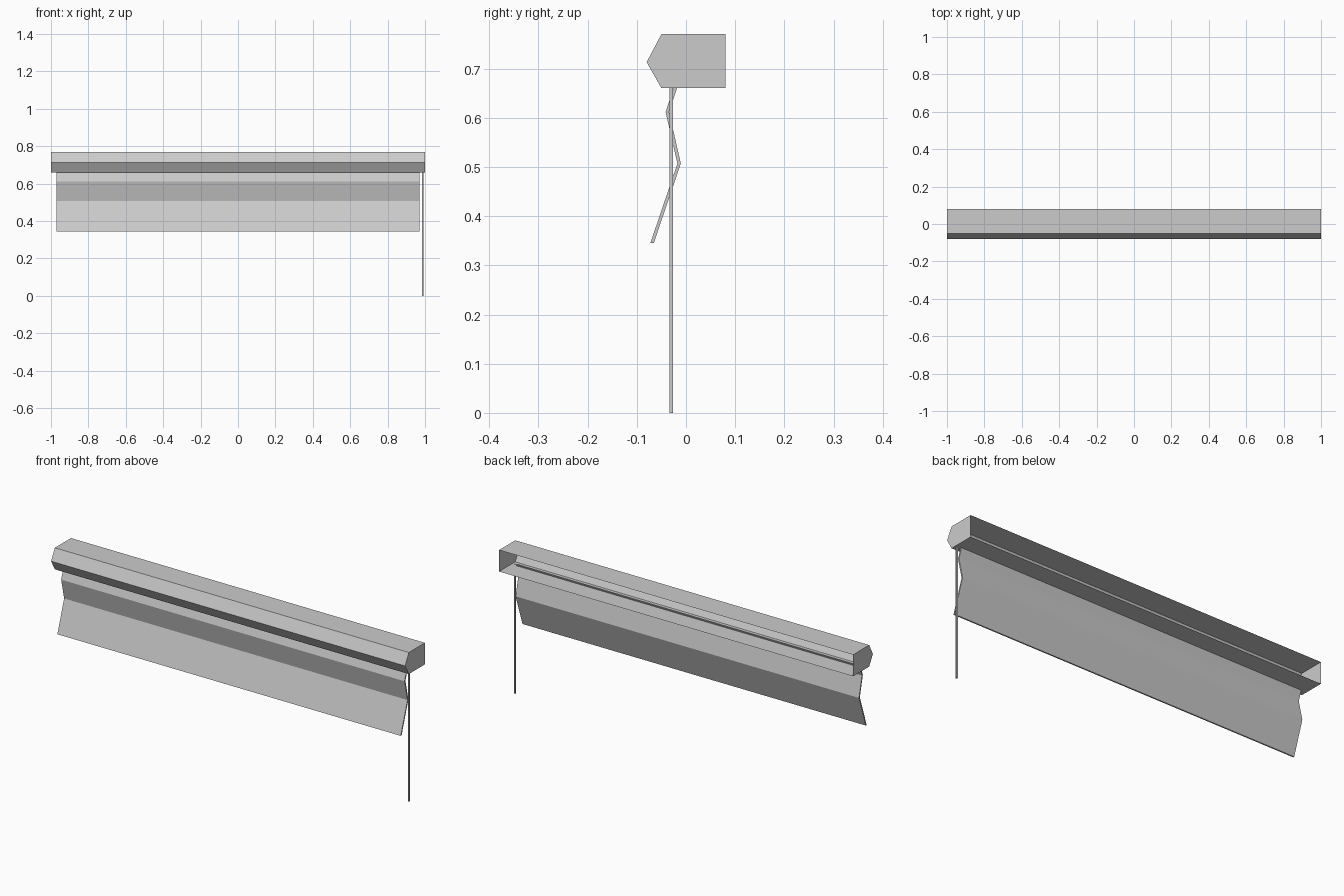
import bpy
import bmesh

cube = bpy.data.objects.get("Cube")
if cube:
    bpy.data.objects.remove(cube, do_unlink=True)

grey = bpy.data.materials.new("light_grey")
grey.use_nodes = True
colour = (0.6, 0.6, 0.6, 1)
grey.diffuse_color = colour
grey.node_tree.nodes["Principled BSDF"].inputs["Base Color"].default_value = colour


def extrude_profile(name, profile, x0, x1, open_edge=None):
    """Sweep a closed (y, z) profile along x, with end caps; one side can stay open."""
    bm = bmesh.new()
    ends = [[bm.verts.new((x, y, z)) for y, z in profile] for x in (x0, x1)]
    count = len(profile)
    for i in range(count):
        if i != open_edge:
            j = (i + 1) % count
            bm.faces.new((ends[0][i], ends[0][j], ends[1][j], ends[1][i]))
    for end in ends:
        bm.faces.new(end)
    bmesh.ops.recalc_face_normals(bm, faces=bm.faces)
    mesh = bpy.data.meshes.new(name)
    bm.to_mesh(mesh)
    bm.free()
    mesh.materials.append(grey)
    obj = bpy.data.objects.new(name, mesh)
    bpy.context.collection.objects.link(obj)
    return obj


# Head box: pointed front, open at the back (the last profile side)
head = [(0.08, 0.66), (-0.05, 0.66), (-0.08, 0.713), (-0.05, 0.77), (0.08, 0.77)]
extrude_profile("head_box", head, -1, 1, open_edge=4)

# Folded blind sheet hanging from the head box
folds = [(-0.069, 0.345), (-0.014, 0.507), (-0.038, 0.612), (-0.019, 0.668)]
half = 0.0035
sheet = [(y - half, z) for y, z in folds] + [(y + half, z) for y, z in reversed(folds)]
extrude_profile("blind_sheet", sheet, -0.97, 0.97)

# Pull rod at the left end
rod = [(-0.034, 0), (-0.026, 0), (-0.026, 0.662), (-0.034, 0.662)]
extrude_profile("pull_rod", rod, 0.983, 0.991)
